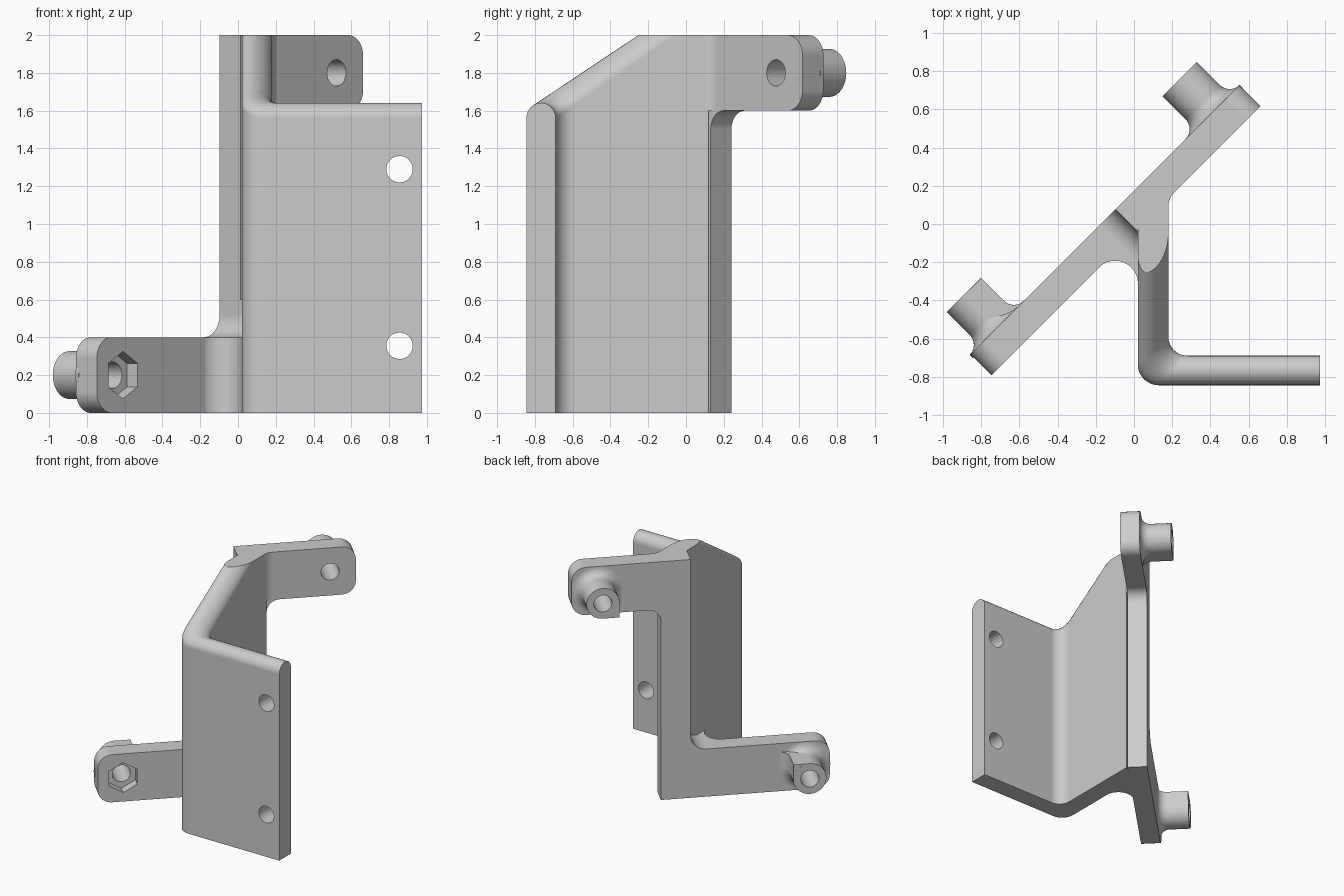
import bpy, bmesh, math
from mathutils import Vector

cube = bpy.data.objects.get("Cube")
if cube:
    bpy.data.objects.remove(cube, do_unlink=True)

grey = bpy.data.materials.new("light grey")
grey.use_nodes = True
COLOUR = (0.6, 0.6, 0.6, 1)
grey.diffuse_color = COLOUR
grey.node_tree.nodes["Principled BSDF"].inputs["Base Color"].default_value = COLOUR

R2 = math.sqrt(0.5)
BACK, FRONT = 0.124, -0.032       # faces of the diagonal plate along v
BOSS_R, FLARE, TIP = 0.127, 0.073, 0.367


def diag(u, v, z):
    """Diagonal frame: u along the plate, v towards its back."""
    return Vector(((u - v) * R2, (u + v) * R2, z))


def elevation(u, z, v):
    return diag(u, v, z)


def plan(x, y, z):
    return Vector((x, y, z))


def across(x, z, y):
    return Vector((x, y, z))


def rounded(points, steps=12):
    """Outline whose points may carry a corner radius as third value."""
    out, n = [], len(points)
    for i, p in enumerate(points):
        c = Vector(p[:2])
        if len(p) < 3:
            out.append(c)
            continue
        a = (Vector(points[i - 1][:2]) - c).normalized()
        b = (Vector(points[(i + 1) % n][:2]) - c).normalized()
        half = a.angle(b) / 2
        centre = c + (a + b).normalized() * p[2] / math.sin(half)
        start = c + a * p[2] / math.tan(half) - centre
        end = c + b * p[2] / math.tan(half) - centre
        sweep = start.angle(end)
        for k in range(steps + 1):
            t = k / steps
            out.append(centre + (start * math.sin((1 - t) * sweep)
                                 + end * math.sin(t * sweep)) / math.sin(sweep))
    return out


def skin(name, rings):
    """Solid skinned through closed rings of equal length."""
    bm = bmesh.new()
    loops = [[bm.verts.new(p) for p in ring] for ring in rings]
    n = len(loops[0])
    for a, b in zip(loops, loops[1:]):
        for i in range(n):
            j = (i + 1) % n
            bm.faces.new((a[i], a[j], b[j], b[i]))
    bm.faces.new(loops[0])
    bm.faces.new(loops[-1])
    bmesh.ops.recalc_face_normals(bm, faces=bm.faces)
    mesh = bpy.data.meshes.new(name)
    bm.to_mesh(mesh)
    bm.free()
    mesh.materials.append(grey)
    obj = bpy.data.objects.new(name, mesh)
    bpy.context.collection.objects.link(obj)
    return obj


def prism(name, points, lo, hi, frame):
    outline = rounded(points)
    return skin(name, [[frame(p.x, p.y, c) for p in outline] for c in (lo, hi)])


def circle(a, b, r, sides, turn=0.0):
    angles = [turn + math.tau * i / sides for i in range(sides)]
    return [(a + r * math.cos(t), b + r * math.sin(t)) for t in angles]


def combine(target, tool, operation):
    mod = target.modifiers.new("join", "BOOLEAN")
    mod.object, mod.operation, mod.solver = tool, operation, "EXACT"
    bpy.context.view_layer.objects.active = target
    bpy.ops.object.modifier_apply(modifier=mod.name)
    bpy.data.objects.remove(tool, do_unlink=True)


# Diagonal plate with its low and high arms
bracket = prism("bracket", [
    (-1.089, 0, 0.11), (0.216, 0), (0.216, 1.6, 0.1), (0.905, 1.6, 0.11),
    (0.905, 2, 0.11), (-0.014, 2), (-0.014, 0.4, 0.12), (-1.089, 0.4, 0.11),
], FRONT, BACK, elevation)

# Bent plate: sections with a round top, following a sloping crest
outer = rounded([(0.02, 0.03), (0.02, -0.845, 0.11), (0.975, -0.845)])[:15]
inner = rounded([(0.18, 0.12), (0.18, -0.69, 0.1), (0.975, -0.69)])[:15]
# the crest bottoms out at the bend
outer[0], inner[0] = Vector((0.02, 0.03)), Vector((0.18, 0.12))
sections = []
for o, i in zip(outer, inner):
    mid, half = (o + i) / 2, (i - o) / 2
    crest = max(1.64, 2 + 0.68 * (mid.y + 0.24))
    rise = 0.094 if mid.y > -0.6 else 0.08
    ring = [(*o, 0), (*i, 0)]
    for k in range(17):
        t = math.pi * k / 16
        p = mid + half * math.cos(t)
        ring.append((p.x, p.y, crest - rise + rise * math.sin(t)))
    sections.append(ring)
combine(bracket, skin("bent_plate", sections), "UNION")

# Curved web in the acute corner above the low arm
web = prism("web", [(0.06, -0.45), (0.021, -0.45), (0.021, -0.023, 0.12),
                    (-0.35, -0.394), (-0.39, -0.355), (0.06, 0.06)], 0, 0.6, plan)
combine(web, prism("web_cutter", [(-1, 0.4), (-0.014, 0.4, 0.12), (-0.014, 1), (-1, 1)],
                   -1, 1, elevation), "DIFFERENCE")
combine(bracket, web, "UNION")

# Fillet in the obtuse corner of the high arm
combine(bracket, prism("arm_fillet", [(0.179, 0.03), (0.179, 0.135, 0.12), (0.26, 0.216),
                                      (0.22, 0.23), (0.13, 0.1)], 1.6, 2, plan), "UNION")

# Flared bosses, each with one squared quarter facing the middle
BOSSES = ((-0.893, 0.2, 1), (0.706, 1.8, -1))
for u, z, s in BOSSES:
    profile = [(BOSS_R + FLARE, 0.1)]
    for k in range(11):
        t = math.pi / 2 * k / 10
        profile.append((BOSS_R + FLARE * (1 - math.sin(t)), BACK + FLARE * (1 - math.cos(t))))
    profile.append((BOSS_R, TIP))
    combine(bracket, skin("boss", [[diag(a, v, b) for a, b in circle(u, z, r, 48)]
                                   for r, v in profile]), "UNION")
    quarter = [(0, 0.1), (0.2, 0.1), (0.2, 0.1235), (BOSS_R, 0.1235, FLARE),
               (BOSS_R, TIP - 0.001), (0, TIP - 0.001)]
    combine(bracket, prism("boss_quarter", [(u + s * q[0], *q[1:]) for q in quarter],
                           z, z + s * BOSS_R, diag), "UNION")

# Bolt bores and hexagonal nut pockets
for u, z, s in BOSSES:
    combine(bracket, prism("bore", circle(u, z, 0.07, 40), -0.2, 0.6, elevation), "DIFFERENCE")
    combine(bracket, prism("nut_pocket", circle(u, z, 0.125, 6, math.pi / 2),
                           -0.2, FRONT + 0.078, elevation), "DIFFERENCE")

# Mounting holes in the front plate
for z in (0.355, 1.29):
    combine(bracket, prism("mount_hole", circle(0.855, z, 0.07, 40), -1, -0.5, across), "DIFFERENCE")

# Level top
combine(bracket, prism("top_cutter", [(-1.5, -1.5), (1.5, -1.5), (1.5, 1.5), (-1.5, 1.5)],
                       2, 3, plan), "DIFFERENCE")

# Smooth rounds, crisp edges
bpy.ops.object.select_all(action="DESELECT")
bracket.select_set(True)
bpy.context.view_layer.objects.active = bracket
bpy.ops.object.shade_smooth_by_angle(angle=math.radians(30))
normals = bracket.modifiers.new("even_normals", "WEIGHTED_NORMAL")
normals.keep_sharp = True
